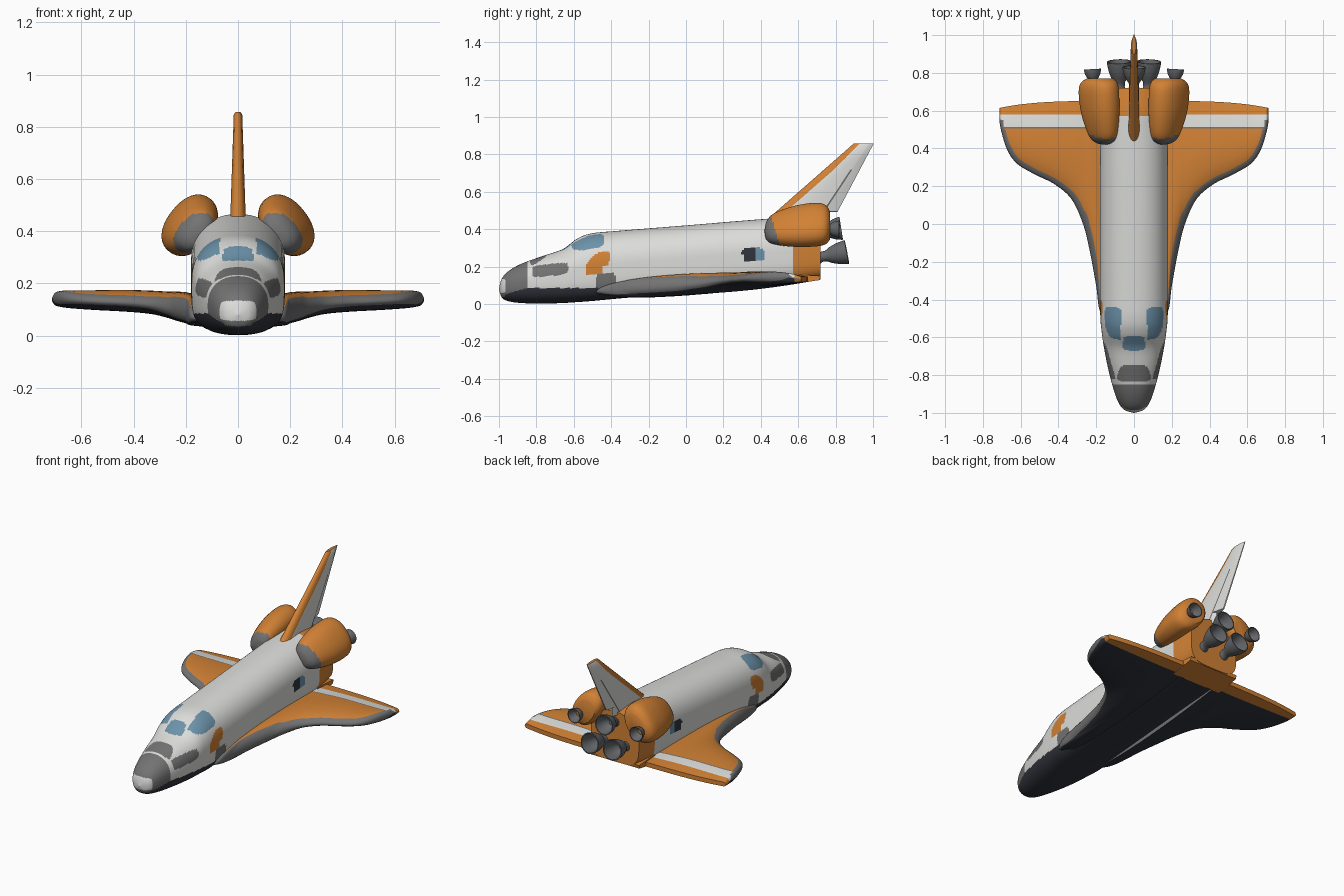
import bpy, bmesh, math
from mathutils import Vector

old = bpy.data.objects.get("Cube")
if old:
    bpy.data.objects.remove(old)

COLOURS = {
    "white tile": (0.72, 0.72, 0.70),
    "grey tile": (0.17, 0.17, 0.17),
    "dark underside": (0.03, 0.034, 0.045),
    "orange panel": (0.64, 0.22, 0.035),
    "window blue": (0.15, 0.29, 0.40),
    "nozzle grey": (0.13, 0.135, 0.145),
}
WHITE, GREY, DARK, ORANGE, BLUE, NOZZLE = range(6)
MATS = []
for label, rgb in COLOURS.items():
    m = bpy.data.materials.new(label)
    m.use_nodes = True
    m.diffuse_color = (*rgb, 1)
    m.node_tree.nodes["Principled BSDF"].inputs["Base Color"].default_value = (*rgb, 1)
    MATS.append(m)


def refine(stations, step):
    """Smooth curve through station tuples, sampled about every step."""
    out = []
    last = len(stations) - 1
    for i in range(last):
        p0, p1, p2, p3 = (stations[min(max(k, 0), last)] for k in range(i - 1, i + 3))
        n = max(2, math.ceil(math.dist(p1, p2) / step))
        for s in range(n):
            t = s / n
            out.append([b + t * ((c - a) / 2 + t * ((a - 2.5 * b + 2 * c - d / 2)
                        + t * (1.5 * (b - c) + (d - a) / 2)))
                        for a, b, c, d in zip(p0, p1, p2, p3)])
    return out + [list(stations[-1])]


def loft(name, rings, rule, mirror=False, angle=40):
    """Skin closed rings, cap the ends and colour each face by rule(centre, normal, ring, segment)."""
    bm = bmesh.new()
    rows = [[bm.verts.new(p) for p in ring] for ring in rings]
    n = len(rows[0])
    tags = []
    for i in range(len(rows) - 1):
        for j in range(n):
            k = (j + 1) % n
            tags.append((bm.faces.new((rows[i][j], rows[i][k], rows[i + 1][k], rows[i + 1][j])), i, j))
    tags.append((bm.faces.new(rows[0]), 0, 0))
    tags.append((bm.faces.new(rows[-1]), len(rows), 0))
    bmesh.ops.recalc_face_normals(bm, faces=bm.faces)
    for f, i, j in tags:
        f.material_index = rule(f.calc_center_median(), f.normal, i, j)
    bmesh.ops.remove_doubles(bm, verts=bm.verts, dist=0.0001)
    bmesh.ops.recalc_face_normals(bm, faces=bm.faces)
    me = bpy.data.meshes.new(name)
    bm.to_mesh(me)
    bm.free()
    for m in MATS:
        me.materials.append(m)
    ob = bpy.data.objects.new(name, me)
    bpy.context.collection.objects.link(ob)
    bpy.ops.object.select_all(action="DESELECT")
    ob.select_set(True)
    bpy.context.view_layer.objects.active = ob
    bpy.ops.object.shade_smooth_by_angle(angle=math.radians(angle))
    if mirror:
        ob.modifiers.new("Mirror", "MIRROR")
    return ob


def power(v, e):
    return math.copysign(abs(v) ** e, v)


def blob(u, v, ru, rv, e=2):
    return abs(u / ru) ** e + abs(v / rv) ** e < 1


# Fuselage: y, half width, bottom, top
HULL = [(-1, 0.002, 0.078, 0.082), (-0.985, 0.05, 0.035, 0.135), (-0.95, 0.08, 0.015, 0.175),
        (-0.88, 0.107, 0.005, 0.215), (-0.77, 0.136, 0.002, 0.255), (-0.66, 0.158, 0.005, 0.293),
        (-0.58, 0.17, 0.01, 0.35), (-0.5, 0.178, 0.016, 0.378), (-0.35, 0.18, 0.03, 0.392),
        (0, 0.18, 0.06, 0.42), (0.3, 0.18, 0.085, 0.445), (0.5, 0.18, 0.1, 0.46),
        (0.6, 0.178, 0.11, 0.465), (0.72, 0.17, 0.13, 0.45)]


def hull_ring(y, w, lo, hi, n=128):
    mid, half = (lo + hi) / 2, (hi - lo) / 2
    flat = 0.9 - 0.4 * min(max((y + 1) / 0.5, 0), 1)
    ring = []
    for k in range(n):
        a = math.tau * k / n
        e = 0.9 if math.sin(a) >= 0 else flat
        ring.append((w * power(math.cos(a), e), y, mid + half * power(math.sin(a), e)))
    return ring


def hull_colour(c, nrm, i, j):
    x, y, z = abs(c.x), c.y, c.z
    if y > 0.57:
        return ORANGE
    if y < -0.965 and blob(x, z - 0.095, 0.078, 0.038, 4):
        return WHITE
    if nrm.z < -0.6 or (y > -0.97 and z < min(0.085, 0.05 + (y + 0.97) * 0.3)):
        return DARK
    if y < -0.85:
        return GREY
    if nrm.z > 0.4 and blob(x, y + 0.79, 0.085 + (y + 0.79) * -0.3, 0.045, 4):
        return GREY                                   # nose thruster panel
    if nrm.z < 0.7 and blob(y + 0.725, z - 0.182 - (y + 0.725) * 0.1, 0.095, 0.032, 6):
        return GREY                                   # side thruster panel
    if blob(x, y + 0.632, 0.058, 0.038, 5):
        return BLUE                                   # windscreen
    if x > 0.07 and blob(y + 0.525, z - 0.333 - (y + 0.525) * 0.12, 0.088, 0.042, 3):
        return BLUE                                   # side windows
    if x > 0.1:
        u, v = y + 0.47, z - 0.22
        if blob(u * 0.75 + v * 0.66, v * 0.75 - u * 0.66, 0.08, 0.045):
            return ORANGE                             # hatch
        if blob(y + 0.425, z - 0.115, 0.055, 0.045, 6):
            return GREY
        if blob(y - 0.36, z - 0.268, 0.068, 0.036):
            return DARK if y < 0.375 else BLUE        # side badge
    return WHITE


loft("fuselage", [hull_ring(*s) for s in refine(HULL, 0.008)], hull_colour)

# Body flap under the engines
loft("body_flap", [[(x, y, z) for y, z in ((0.56, 0.103), (0.715, 0.128), (0.72, 0.15), (0.56, 0.16))]
                   for x in (-0.172, 0.172)], lambda *a: ORANGE)

# Wings: x, leading edge y, leading edge z, thickness
WING = [(0.12, -0.5, 0.06, 0.055), (0.18, -0.46, 0.07, 0.058), (0.2, -0.33, 0.08, 0.058),
        (0.235, -0.14, 0.09, 0.055), (0.27, 0, 0.1, 0.05), (0.33, 0.13, 0.115, 0.045),
        (0.42, 0.21, 0.125, 0.042), (0.53, 0.265, 0.13, 0.038), (0.62, 0.32, 0.135, 0.034),
        (0.67, 0.39, 0.14, 0.03), (0.7, 0.48, 0.143, 0.021), (0.712, 0.54, 0.145, 0.002)]
BAND, INNER = 5, 10
HINGE = BAND + INNER


def wing_ring(x, le, zle, th, slope):
    te = 0.652 - 0.035 * (x / 0.7) ** 4
    band = min(0.028 * math.hypot(1, slope), 0.16, (te - le) * 0.4)
    ys = [le + band * (k / BAND) ** 2 for k in range(BAND + 1)]
    ys += [ys[-1] + (0.505 - ys[-1]) * k / INNER for k in range(1, INNER + 1)]
    ys += [0.514, 0.55, 0.58, 0.62, te]
    for k in range(1, len(ys)):
        ys[k] = min(max(ys[k], ys[k - 1]), te)
    top, low = [], []
    for y in ys:
        t = (y - le) / (te - le)
        f = 2.6 * math.sqrt(t) * (1 - t)
        mid = zle + (0.132 - zle) * t
        edge = 0.014 * t * min(1, th / 0.02)
        top.append((x, y, mid + th * f + edge))
        low.append((x, y, mid - 0.75 * th * f - edge))
    return top + low[:0:-1]


def wing_colour(c, nrm, i, j):
    half = HINGE + 5
    if nrm.z < -0.25 and c.y < 0.59 and j > half:
        return DARK if j < 2 * half - 2 else GREY
    if j < BAND or j >= 2 * half - 2 or (c.x > 0.69 and c.y < 0.56):
        return GREY
    if j == HINGE:
        return GREY
    return WHITE if HINGE < j <= HINGE + 2 else ORANGE


ws = refine(WING, 0.012)
slopes = [(b[1] - a[1]) / max(b[0] - a[0], 0.001) for a, b in zip(ws, ws[1:])]
loft("wings", [wing_ring(*s, d) for s, d in zip(ws, slopes + slopes[-1:])], wing_colour, mirror=True, angle=50)


# Tail fin with a rudder hinge line
def fin_ring(z):
    le = 0.455 + (z - 0.47) * 1.14
    te = 0.75 if z < 0.492 else 0.81 + (z - 0.492) * 0.53
    hinge = 0.735 + (z - 0.5) * 0.66
    th = 0.03 - 0.014 * (z - 0.44) / 0.415
    ys = [le, le + 0.008, le + 0.025, le + 0.052, (le + 0.052 + hinge) / 2, hinge, hinge + 0.01, te]
    if z > 0.72:
        ys = [le + (te - le) * k / 7 for k in (0, 0.3, 0.9, 2, 4, 5.2, 5.5, 7)]
    hw = [th * f for f in (0.12, 0.5, 0.8, 1, 1, 0.85, 0.8, 0.15)]
    if z > 0.85:
        hw = [h * 0.6 for h in hw]
    return [(h, y, z) for h, y in zip(hw, ys)] + [(-h, y, z) for h, y in reversed(list(zip(hw, ys)))]


def fin_colour(c, nrm, i, j):
    side = min(j, 14 - j) if j < 15 else 0
    if side < 3 or c.z > 0.853:
        return ORANGE
    return GREY if side == 5 and c.z < 0.72 else WHITE


FIN_Z = [0.43, 0.47, 0.491, 0.493, 0.55, 0.6, 0.66, 0.72, 0.78, 0.845, 0.857]
loft("tail_fin", [fin_ring(z) for z in FIN_Z], fin_colour)

# Engine pods: y, centre x, centre z, long radius, short radius
POD = [(0.42, 0.155, 0.39, 0.002, 0.002), (0.43, 0.158, 0.392, 0.052, 0.036),
       (0.47, 0.165, 0.402, 0.09, 0.06), (0.58, 0.178, 0.415, 0.12, 0.08),
       (0.69, 0.186, 0.424, 0.128, 0.085), (0.745, 0.185, 0.424, 0.115, 0.08),
       (0.77, 0.18, 0.42, 0.08, 0.06)]


def pod_ring(y, cx, cz, a, b, n=40):
    tilt = math.radians(128)
    ring = []
    for k in range(n):
        t = math.tau * k / n
        u, v = a * power(math.cos(t), 0.9), b * power(math.sin(t), 0.9)
        ring.append((cx + u * math.cos(tilt) - v * math.sin(tilt), y,
                     cz + u * math.sin(tilt) + v * math.cos(tilt)))
    return ring


loft("engine_pods", [pod_ring(*s) for s in refine(POD, 0.012)],
     lambda c, nrm, i, j: GREY if c.y < 0.475 - (c.z - 0.4) * 0.3 else ORANGE, mirror=True)


# Hollow rocket bells: fractions of length and exit radius
BELL = [(0, 0.5), (0.12, 0.55), (0.2, 0.42), (0.35, 0.45), (0.5, 0.68), (0.7, 0.87), (0.96, 1),
        (1, 1), (1, 0.9), (0.7, 0.76), (0.5, 0.55), (0.38, 0.3)]


def bell(name, start, end, radius, mirror=False):
    a, b = Vector(start), Vector(end)
    axis = (b - a).normalized()
    side = Vector((1, 0, 0))
    side = (side - axis * side.dot(axis)).normalized()
    up = axis.cross(side)
    rings = [[a + (b - a) * s + (side * math.cos(t) + up * math.sin(t)) * r * radius
              for t in (math.tau * k / 32 for k in range(32))] for s, r in BELL]
    loft(name, rings, lambda *args: NOZZLE, mirror)


bell("upper_main_engine", (0, 0.7, 0.385), (0, 0.83, 0.405), 0.062)
bell("lower_main_engines", (0.075, 0.69, 0.245), (0.08, 0.86, 0.278), 0.064, True)
bell("pod_engines", (0.215, 0.73, 0.4), (0.22, 0.82, 0.4), 0.046, True)
